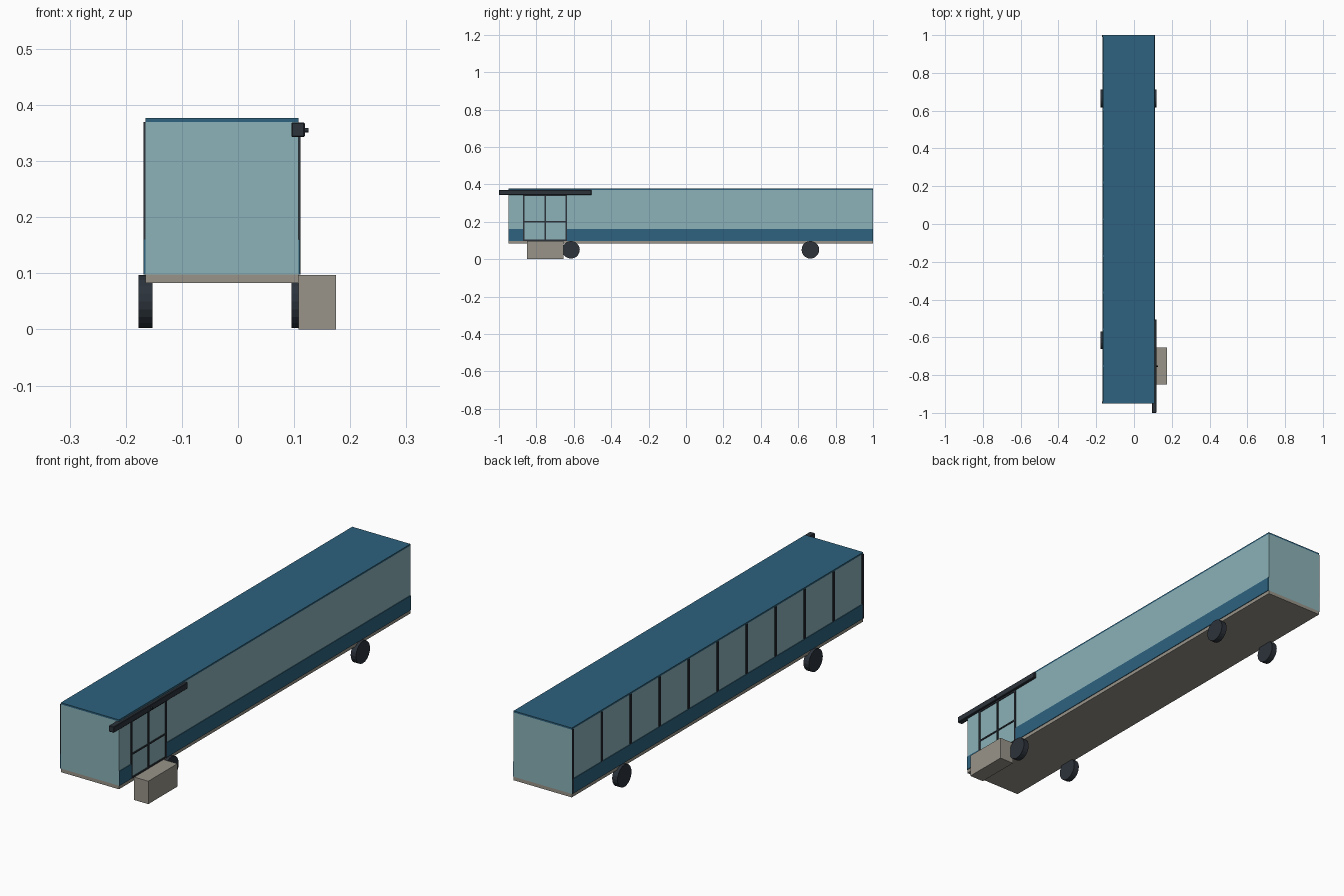
import bpy, bmesh, math

if "Cube" in bpy.data.objects:
    bpy.data.objects.remove(bpy.data.objects["Cube"])


def srgb(r, g, b):
    f = lambda c: c / 12.92 if c <= 0.04045 else ((c + 0.055) / 1.055) ** 2.4
    return (f(r / 255), f(g / 255), f(b / 255), 1.0)


def material(name, rgb):
    m = bpy.data.materials.new(name)
    m.diffuse_color = srgb(*rgb)
    m.use_nodes = True
    m.node_tree.nodes["Principled BSDF"].inputs["Base Color"].default_value = m.diffuse_color
    return m


GLASS = material("pale teal glass", (139, 178, 184))
BLUE = material("deep blue paint", (45, 98, 126))
GREY = material("warm grey", (152, 148, 138))
DARK = material("dark metal", (44, 51, 59))


def finish(name, bm, mat):
    mesh = bpy.data.meshes.new(name)
    bm.to_mesh(mesh)
    bm.free()
    mesh.materials.append(mat)
    ob = bpy.data.objects.new(name, mesh)
    bpy.context.collection.objects.link(ob)
    return ob


def box(name, x, y, z, mat):
    """Box from (min, max) pairs on each axis."""
    bm = bmesh.new()
    bmesh.ops.create_cube(bm, size=1)
    for v in bm.verts:
        v.co = [lo + (hi - lo) * (c + 0.5) for c, (lo, hi) in zip(v.co, (x, y, z))]
    return finish(name, bm, mat)


def cylinder_x(name, centre, radius, width, sides, mat):
    """Cylinder whose axis runs along x."""
    bm = bmesh.new()
    bmesh.ops.create_cone(bm, cap_ends=True, segments=sides,
                          radius1=radius, radius2=radius, depth=width)
    ob = finish(name, bm, mat)
    ob.rotation_euler = (0, math.pi / 2, 0)
    ob.location = centre
    return ob


L, R = -0.165, 0.1075            # body sides
F, B = -0.95, 1.0                # body front and back
Z0, Z1, BAND = 0.098, 0.37, 0.16  # floor top, wall top, stripe top
T = 0.003                        # plate thickness

# Body shell, floor and roof
box("floor", (L, R), (F, B), (0.083, Z0), GREY)
box("glass_body", (L, R), (F, B), (Z0, Z1), GLASS)
box("roof", (L, R), (F, B), (Z1, 0.377), BLUE)

# Lower stripe panels, interrupted by the door on the right
D0, D1 = -0.872, -0.635
box("left_stripe", (L - T, L), (F, B), (Z0, BAND), BLUE)
box("right_stripe_front", (R, R + T), (F, D0), (Z0, BAND), BLUE)
box("right_stripe_rear", (R, R + T), (D1, B), (Z0, BAND), BLUE)

# Left window posts; the corner posts run full height
W = 0.010
for i in range(11):
    y = F + W / 2 + i * (B - F - W) / 10
    corner = i in (0, 10)
    box(f"left_post_{i}", (L - T - (0.0006 if corner else 0), L),
        (y - W / 2, y + W / 2), (Z0 if corner else BAND, Z1), DARK)

# Door frame
dx = (R, R + T + 0.0006)
for i, y in enumerate((D0 + 0.004, (D0 + D1) / 2, D1 - 0.004)):
    box(f"door_upright_{i}", dx, (y - 0.004, y + 0.004), (Z0, 0.345), DARK)
for i, z in enumerate((0.101, 0.2, 0.34)):
    box(f"door_crossbar_{i}", dx, (D0, D1), (z - 0.003, z + 0.003), DARK)

# Sliding door rail with bevelled edges, and its small knob
rail = box("door_rail", (0.095, 0.119), (-1.0, -0.505), (0.343, 0.369), DARK)
bev = rail.modifiers.new("edge", 'BEVEL')
bev.width, bev.segments = 0.002, 1
cylinder_x("rail_knob", (0.1215, -0.752, 0.3555), 0.004, 0.009, 12, DARK)

# Entrance step
box("entrance_step", (R, 0.175), (-0.85, -0.655), (0.0, 0.097), GREY)

# Wheels
for side, x in (("left", L), ("right", R)):
    for end, y in (("front", -0.615), ("rear", 0.665)):
        cylinder_x(f"{side}_{end}_wheel", (x, y, 0.05), 0.047, 0.025, 20, DARK)
